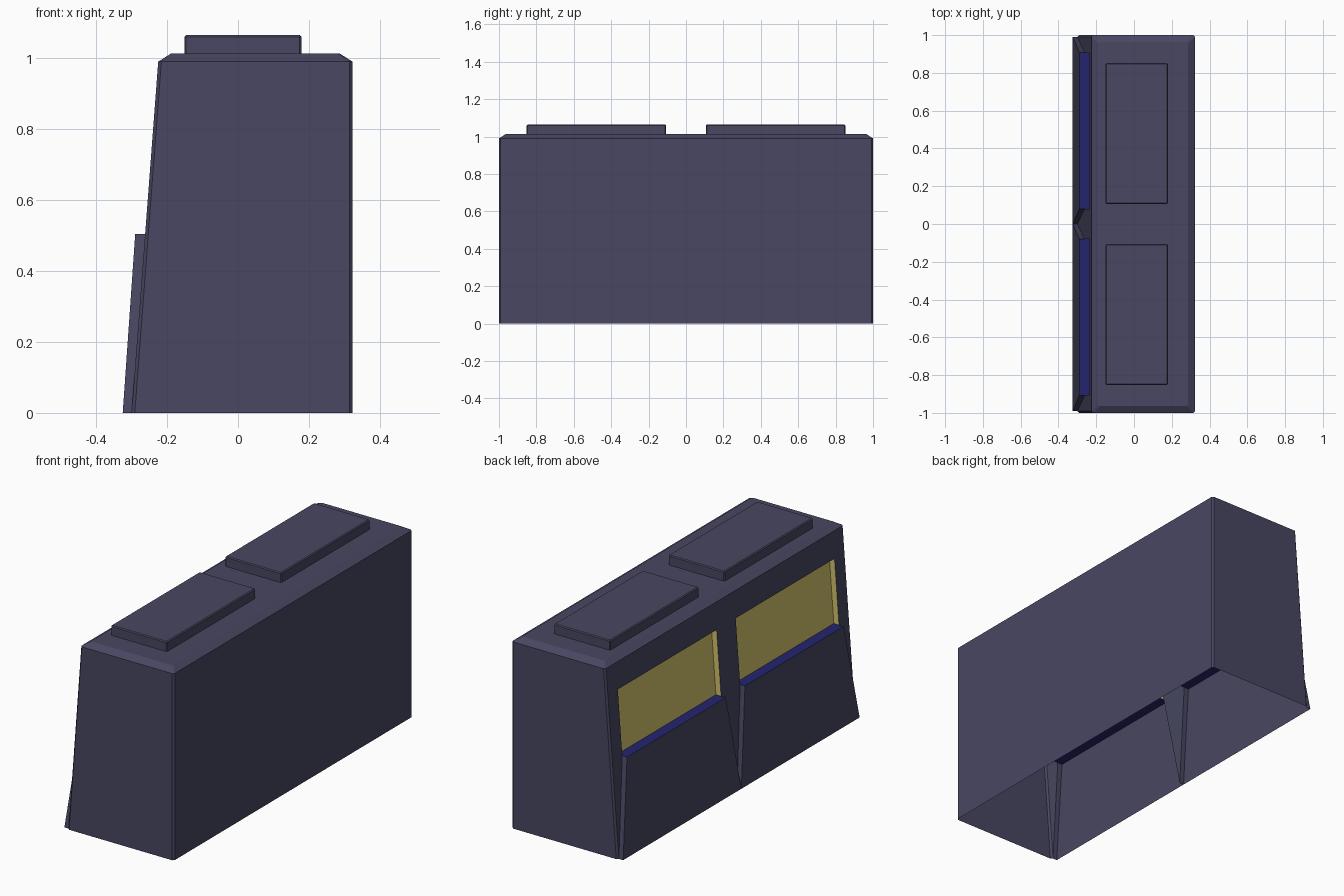
import bpy, bmesh
from mathutils import Vector

if "Cube" in bpy.data.objects:
    bpy.data.objects.remove(bpy.data.objects["Cube"])


def material(name, rgb):
    m = bpy.data.materials.new(name)
    m.diffuse_color = (*rgb, 1)
    m.use_nodes = True
    m.node_tree.nodes["Principled BSDF"].inputs["Base Color"].default_value = m.diffuse_color
    return m


SLATE = material("slate_grey", (0.065, 0.063, 0.122))
YELLOW = material("dull_yellow", (0.66, 0.54, 0.15))
BLUE = material("deep_blue", (0.0177, 0.0177, 0.156))
MATS = [SLATE, YELLOW, BLUE]


def finish(bm, name):
    me = bpy.data.meshes.new(name)
    bm.to_mesh(me)
    bm.free()
    for m in MATS:
        me.materials.append(m)
    ob = bpy.data.objects.new(name, me)
    bpy.context.collection.objects.link(ob)
    return ob


def face(bm, pts, toward, mat=0):
    """Add a flat face whose normal points along 'toward'."""
    f = bm.faces.new([bm.verts.new(p) for p in pts])
    f.normal_update()
    if f.normal.dot(Vector(toward)) < 0:
        f.normal_flip()
    f.material_index = mat


def wall(y, z, d=0.0):
    """Point on the leaning wall, pushed inwards by d."""
    return (-0.30 + 0.075 * z / 0.99 + d, y, z)


# Hollow cabinet shell: chamfered rings, open below, leaning side left open
def ring(z, inset=0.0, c=0.009):
    x0 = wall(0, min(z, 0.99))[0] + inset
    x1, y = 0.323 - inset, 1.0 - inset
    return [(x0, -y + c, z), (x0 + c, -y, z), (x1 - c, -y, z), (x1, -y + c, z),
            (x1, y - c, z), (x1 - c, y, z), (x0 + c, y, z), (x0, y - c, z)]


bm = bmesh.new()
rings = [ring(0), ring(0.99), ring(1.013, 0.036)]
for k, (a, b) in enumerate(zip(rings, rings[1:])):
    for i in range(8):
        if k == 0 and i == 7:
            continue
        j = (i + 1) % 8
        q = [a[i], a[j], b[j], b[i]]
        face(bm, q, sum((Vector(p) for p in q), Vector()) / 4 - Vector((0, 0, 0.5)))
face(bm, rings[-1], (0, 0, 1))
finish(bm, "cabinet_shell")

# Leaning wall with a flared lower panel, ledge and recessed window on each half
bm = bmesh.new()
OUT, LED, WIN, END = (-1, 0, 0), 0.505, 0.85, 0.991
A, B = 0.08, 0.908            # window sides
P0, P1, R = -0.025, -0.028, 0.030   # panel offsets, recess depth
for s in (1, -1):
    def w(y, z, d=0.0):
        return wall(s * y, z, d)
    # plain wall around the window
    face(bm, [w(0, WIN), w(END, WIN), w(END, 0.99), w(0, 0.99)], OUT)
    face(bm, [w(0, LED), w(A, LED), w(A, WIN), w(0, WIN)], OUT)
    face(bm, [w(B, LED), w(END, LED), w(END, WIN), w(B, WIN)], OUT)
    face(bm, [w(0, LED), w(A, LED), w(0, 0)], OUT)
    face(bm, [w(B, LED), w(END, LED), w(END, 0)], OUT)
    # flared panel and its tapering sides
    face(bm, [w(0, 0, P0), w(END, 0, P0), w(B, LED, P1), w(A, LED, P1)], OUT)
    face(bm, [w(0, 0), w(0, 0, P0), w(A, LED, P1), w(A, LED)], (0, -s, 0))
    face(bm, [w(END, 0), w(END, 0, P0), w(B, LED, P1), w(B, LED)], (0, s, 0))
    # blue ledge
    face(bm, [w(A, LED, P1), w(B, LED, P1), w(B, LED, R), w(A, LED, R)], (0, 0, 1), 2)
    # yellow window recess
    face(bm, [w(A, LED, R), w(B, LED, R), w(B, WIN, R), w(A, WIN, R)], OUT, 1)
    face(bm, [w(A, WIN), w(B, WIN), w(B, WIN, R), w(A, WIN, R)], (0, 0, -1), 1)
    for y, n in ((A, s), (B, -s)):
        face(bm, [w(y, LED), w(y, WIN), w(y, WIN, R), w(y, LED, R)], (0, n, 0), 1)
bmesh.ops.remove_doubles(bm, verts=bm.verts, dist=1e-5)
finish(bm, "window_wall")

# Two raised top covers
for s, tag in ((1, "back"), (-1, "front")):
    bm = bmesh.new()
    bmesh.ops.create_cube(bm, size=1)
    bmesh.ops.scale(bm, vec=(0.33, 0.745, 0.06), verts=bm.verts)
    bmesh.ops.translate(bm, vec=(0.014, s * 0.479, 1.035), verts=bm.verts)
    top = [e for e in bm.edges if any(v.co.z > 1.05 for v in e.verts)]
    bmesh.ops.bevel(bm, geom=top, offset=0.005, segments=1, affect='EDGES')
    finish(bm, tag + "_top_cover")
